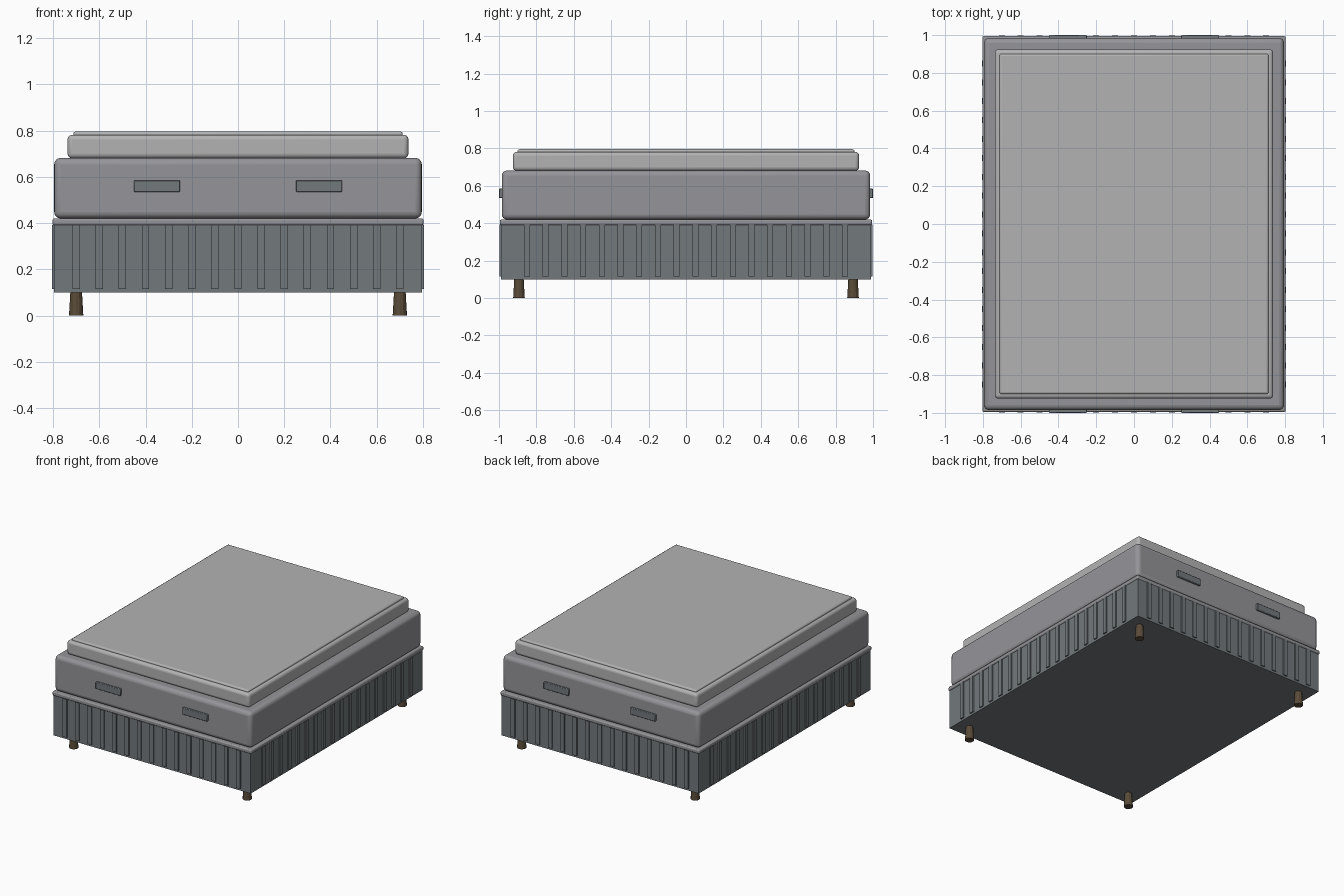
import bpy, math

if "Cube" in bpy.data.objects:
    bpy.data.objects.remove(bpy.data.objects["Cube"])


def material(name, color):
    m = bpy.data.materials.new(name)
    m.diffuse_color = (*color, 1)
    m.use_nodes = True
    m.node_tree.nodes["Principled BSDF"].inputs["Base Color"].default_value = m.diffuse_color
    return m


skirt_mat = material("skirt_fabric", (0.17, 0.19, 0.20))
mattress_mat = material("mattress_fabric", (0.30, 0.30, 0.32))
topper_mat = material("topper_fabric", (0.45, 0.45, 0.45))
wood_mat = material("dark_wood", (0.10, 0.07, 0.04))


def box(name, x, y, z, mat, bevel=0, segments=3):
    """Box spanning the (min, max) pairs, with optional rounded edges."""
    bpy.ops.mesh.primitive_cube_add(size=1, location=[sum(p) / 2 for p in (x, y, z)])
    o = bpy.context.object
    o.name = name
    o.scale = [p[1] - p[0] for p in (x, y, z)]
    bpy.ops.object.transform_apply(location=False, rotation=False, scale=True)
    o.data.materials.append(mat)
    if bevel:
        b = o.modifiers.new("round", 'BEVEL')
        b.width, b.segments = bevel, segments
        bpy.ops.object.shade_smooth_by_angle(angle=math.radians(40))
    return o


# Stacked layers of the bed
box("base", (-0.796, 0.796), (-0.99, 0.99), (0.10, 0.40), skirt_mat)
box("base_piping", (-0.803, 0.803), (-0.995, 0.995), (0.39, 0.42), mattress_mat, 0.008, 2)
box("mattress", (-0.795, 0.795), (-0.985, 0.985), (0.42, 0.682), mattress_mat, 0.028, 4)
box("topper", (-0.737, 0.737), (-0.925, 0.925), (0.68, 0.782), topper_mat, 0.02, 4)
box("topper_panel", (-0.712, 0.712), (-0.90, 0.90), (0.77, 0.796), topper_mat, 0.01, 3)

# Skirt pleats on all four sides
w = 0.016
for s in (-1, 1):
    for i in range(15):
        x = -0.7 + 0.1 * i
        box("end_pleat", (x - w, x + w), sorted((s * 0.98, s * 0.998)), (0.115, 0.392), skirt_mat)
    for i in range(18):
        y = -0.85 + 0.1 * i
        box("side_pleat", sorted((s * 0.786, s * 0.805)), (y - w, y + w), (0.115, 0.392), skirt_mat)

# Handles and legs
for sx in (-1, 1):
    for sy in (-1, 1):
        box("mattress_handle", sorted((sx * 0.25, sx * 0.45)), sorted((sy * 0.975, sy * 1.0)),
            (0.535, 0.585), skirt_mat, 0.004, 2)
        bpy.ops.mesh.primitive_cone_add(vertices=12, radius1=0.031, radius2=0.025, depth=0.105,
                                        location=(sx * 0.70, sy * 0.893, 0.0525))
        leg = bpy.context.object
        leg.name = "leg"
        leg.data.materials.append(wood_mat)
